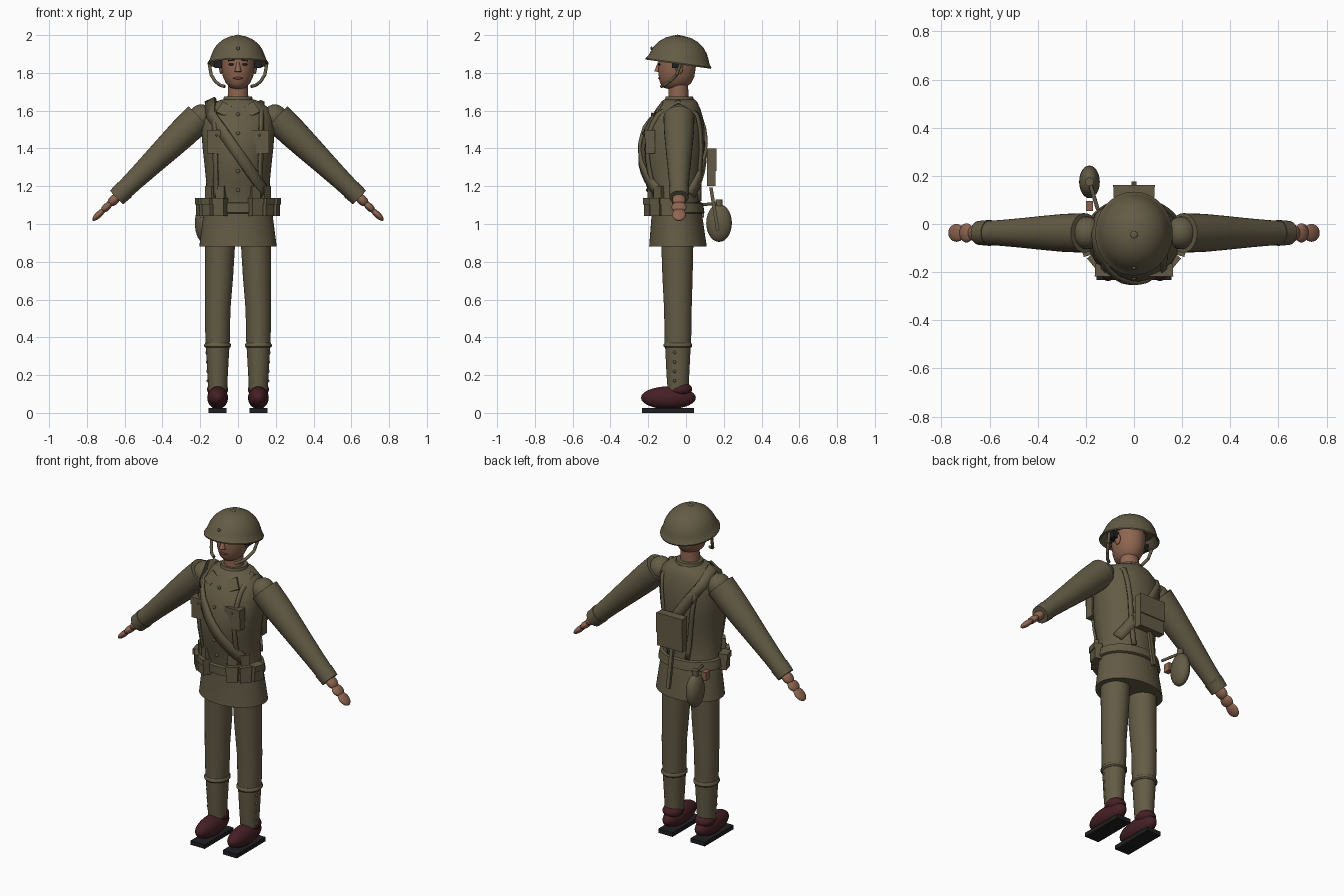
import bpy, bmesh, math
from mathutils import Vector, Matrix, Euler

cube = bpy.data.objects.get("Cube")
if cube:
    bpy.data.objects.remove(cube)


def material(name, r, g, b):
    m = bpy.data.materials.new(name)
    m.use_nodes = True
    m.diffuse_color = (r, g, b, 1)
    bsdf = next(n for n in m.node_tree.nodes if n.type == 'BSDF_PRINCIPLED')
    bsdf.inputs["Base Color"].default_value = (r, g, b, 1)
    return m


khaki = material("khaki cloth", .125, .105, .06)
skin = material("skin", .27, .13, .08)
maroon = material("maroon leather", .06, .014, .018)
black = material("black sole", .014, .014, .017)
lips = material("lips", .2, .06, .045)


def finish(name, bm, mat):
    bmesh.ops.recalc_face_normals(bm, faces=bm.faces)
    me = bpy.data.meshes.new(name)
    bm.to_mesh(me)
    bm.free()
    me.materials.append(mat)
    ob = bpy.data.objects.new(name, me)
    bpy.context.collection.objects.link(ob)
    bpy.ops.object.select_all(action='DESELECT')
    ob.select_set(True)
    bpy.context.view_layer.objects.active = ob
    bpy.ops.object.shade_smooth_by_angle(angle=math.radians(40))
    return ob


def box(name, loc, size, mat=khaki, rot=(0, 0, 0)):
    bm = bmesh.new()
    m = Matrix.LocRotScale(Vector(loc), Euler(rot), Vector(size))
    bmesh.ops.create_cube(bm, size=1, matrix=m)
    return finish(name, bm, mat)


def ball(name, loc, radii, mat=khaki, axis=(0, 0, 1)):
    bm = bmesh.new()
    q = Vector(axis).to_track_quat('Z', 'Y')
    bmesh.ops.create_uvsphere(bm, u_segments=24, v_segments=14, radius=1,
                              matrix=Matrix.LocRotScale(Vector(loc), q, Vector(radii)))
    return finish(name, bm, mat)


def loft(name, sections, mat=khaki, matrix=None, n=40):
    """Join elliptical rings given as (x, y, z, rx, ry) and cap both ends."""
    bm = bmesh.new()
    rings = []
    for x, y, z, rx, ry in sections:
        angles = [2 * math.pi * i / n for i in range(n)]
        rings.append([bm.verts.new((x + rx * math.cos(a), y + ry * math.sin(a), z)) for a in angles])
    for a, b in zip(rings, rings[1:]):
        for i in range(n):
            j = (i + 1) % n
            bm.faces.new((a[i], a[j], b[j], b[i]))
    bm.faces.new(rings[0])
    bm.faces.new(rings[-1])
    if matrix:
        bm.transform(matrix)
    return finish(name, bm, mat)


def limb(name, start, end, radii, mat=khaki):
    """Tapered round limb with evenly spaced radii."""
    start, end = Vector(start), Vector(end)
    d = end - start
    m = Matrix.LocRotScale(start, d.to_track_quat('Z', 'Y'), None)
    k = len(radii) - 1
    return loft(name, [(0, 0, d.length * i / k, r, r) for i, r in enumerate(radii)], mat, m, 28)


def cord(name, pts, r, mat=khaki):
    for i, (a, b) in enumerate(zip(pts, pts[1:])):
        limb(f"{name}_{i + 1}", a, b, (r, r), mat)


# Tunic: height, half width, front y, back y
TUNIC = [(.88, .205, -.195, .11), (1.05, .183, -.182, .085), (1.12, .172, -.185, .075),
         (1.22, .168, -.215, .078), (1.32, .178, -.236, .09), (1.4, .187, -.24, .1),
         (1.5, .195, -.222, .098), (1.57, .185, -.185, .088), (1.61, .165, -.158, .076),
         (1.645, .125, -.132, .06), (1.66, .08, -.115, .045)]


def tunic_at(z):
    z = min(max(z, TUNIC[0][0]), TUNIC[-1][0])
    for a, b in zip(TUNIC, TUNIC[1:]):
        if z <= b[0]:
            t = (z - a[0]) / (b[0] - a[0])
            return [p + (q - p) * t for p, q in zip(a[1:], b[1:])]


def ring(z, grow=0):
    w, f, b = tunic_at(z)
    return (0, (f + b) / 2, z, w + grow, (b - f) / 2 + grow)


def on_tunic(x, z, side, lift=.006):
    _, cy, _, w, d = ring(z, lift)
    return Vector((x, cy + side * d * math.sqrt(max(.02, 1 - (x / w) ** 2)), z))


def strap(name, pts, width, thick=.012):
    """Flat webbing laid along points, widened across the body."""
    bm = bmesh.new()
    rows = []
    for i, p in enumerate(pts):
        t = (pts[min(i + 1, len(pts) - 1)] - pts[max(i - 1, 0)]).normalized()
        out = Vector((p.x, (p.y + .06) * 1.2, max(0, p.z - 1.55) * 3)).normalized()
        side = t.cross(out).normalized() * width / 2
        rows.append([bm.verts.new(p - side), bm.verts.new(p + side)])
    for a, b in zip(rows, rows[1:]):
        bm.faces.new((a[0], a[1], b[1], b[0]))
    ob = finish(name, bm, khaki)
    mod = ob.modifiers.new("thickness", 'SOLIDIFY')
    mod.thickness = thick
    mod.offset = 0
    return ob


def run(a, b, side, n=10):
    return [on_tunic(a[0] + (b[0] - a[0]) * i / n, a[1] + (b[1] - a[1]) * i / n, side)
            for i in range(n + 1)]


loft("tunic", [ring(z[0]) for z in TUNIC], n=48)
loft("collar", [(0, -.035, 1.64, .082, .082), (0, -.035, 1.675, .074, .072)])
loft("belt", [ring(1.055, .004), ring(1.06, .014), ring(1.11, .014), ring(1.115, .004)], n=48)

# Tunic buttons and shoulder sash
for i in range(5):
    z = 1.18 + i * .1
    ball(f"button_{i + 1}", on_tunic(0, z, -1, .002), (.01, .006, .01))
strap("shoulder_sash", run((.15, 1.16), (-.145, 1.58), -1) + [Vector((-.145, -.045, 1.655))]
      + run((-.14, 1.58), (.14, 1.16), 1), .058, .016)

# Satchel, its hanging strap, and canteen
box("satchel", (0, .133, 1.3), (.17, .045, .2))
box("satchel_flap", (0, .157, 1.34), (.174, .008, .12))
box("hanging_strap", (0, .15, 1.08), (.022, .018, .23), rot=(.16, 0, 0))
ball("canteen", (-.185, .175, 1.005), (.043, .068, .1))
limb("canteen_neck", (-.185, .175, 1.09), (-.185, .175, 1.13), (.018, .018))
cord("canteen_sling", [(-.185, .175, 1.11), (-.15, .06, 1.1)], .008)
box("canteen_hanger", (-.185, .075, 1.06), (.03, .04, .05), skin)

for s, side in ((1, "left"), (-1, "right")):
    # Webbing, pockets and lapels
    strap(f"{side}_brace", run((s * .115, 1.12), (s * .125, 1.58), -1)
          + [Vector((s * .125, -.04, 1.648))] + run((s * .12, 1.58), (s * .06, 1.12), 1), .026)
    box(f"{side}_chest_pocket", (s * .113, -.19, 1.435), (.1, .05, .125))
    box(f"{side}_pocket_flap", (s * .113, -.216, 1.475), (.102, .006, .045))
    ball(f"{side}_pocket_button", (s * .113, -.22, 1.47), (.006, .004, .006))
    box(f"{side}_lapel", (s * .075, -.148, 1.607), (.055, .012, .07), rot=(-.6, s * -.45, s * .3))

    # Ammunition pouches around the belt
    for i, deg in enumerate((28, 50, 74)):
        a = math.radians(deg)
        _, cy, _, w, d = ring(1.09, .022)
        x, y = s * w * math.sin(a), cy - d * math.cos(a)
        turn = (0, 0, s * a)
        box(f"{side}_pouch_{i + 1}", (x, y, 1.09), (.064, .045, .095), rot=turn)
        box(f"{side}_pouch_flap_{i + 1}", (x * 1.02, y - .003, 1.12), (.068, .048, .035), rot=turn)
        if i < 2:
            box(f"{side}_pouch_top_{i + 1}", (x * .96, y + .008, 1.165), (.05, .03, .07), rot=turn)

    # Arm and hand
    arm_end = Vector((s * .635, -.037, 1.148))
    ball(f"{side}_shoulder", (s * .195, -.037, 1.565), (.065, .068, .068))
    limb(f"{side}_sleeve", (s * .205, -.037, 1.565), arm_end, (.082, .079, .071, .062, .054, .048))
    d = Vector((s * .72, 0, -.69))
    limb(f"{side}_cuff", arm_end - d * .05, arm_end + d * .012, (.054, .05))
    ball(f"{side}_wrist", arm_end + d * .03, (.036, .026, .04), skin, d)
    for part, dist, r, wide, length in (("palm", .085, .02, .04, .036), ("fingers", .142, .017, .037, .045)):
        h = ball(f"{side}_{part}", (0, 0, 0), (r, wide, length), skin)
        h.rotation_euler = (0, math.atan2(d.x, d.z), 0)
        h.location = arm_end + d * dist

    # Leg, puttee, boot
    x = s * .108
    loft(f"{side}_trouser", [(x, -.043, .36, .064, .07), (x, -.043, .55, .068, .073),
                             (s * .1, -.045, .72, .074, .08), (s * .095, -.046, .9, .08, .085)])
    loft(f"{side}_puttee", [(x, -.042, .12, .05, .055), (x, -.043, .2, .054, .06), (x, -.043, .36, .063, .068)])
    loft(f"{side}_puttee_band", [(x, -.043, .345, .065, .07), (x, -.043, .352, .071, .076),
                                 (x, -.043, .362, .071, .076), (x, -.043, .37, .065, .07)])
    for i in range(4):
        ball(f"{side}_puttee_button_{i + 1}", (s * (.16 + i * .002), -.06, .17 + i * .05), (.006, .008, .008))
    ball(f"{side}_boot", (x, -.093, .08), (.055, .145, .06), maroon)
    ball(f"{side}_boot_ankle", (x, -.03, .125), (.056, .062, .04), maroon)
    box(f"{side}_sole", (x, -.095, .0125), (.095, .275, .025), black)

    # Facial features and chin strap
    ball(f"{side}_eye", (s * .036, -.142, 1.845), (.014, .006, .006), black)
    box(f"{side}_eyebrow", (s * .036, -.142, 1.866), (.034, .008, .006), black, rot=(0, s * .1, s * .3))
    ball(f"{side}_ear", (s * .088, -.035, 1.825), (.012, .02, .032), skin)
    cord(f"{side}_chin_strap", [(s * .152, -.03, 1.845), (s * .142, -.05, 1.79), (s * .12, -.085, 1.755),
                                (s * .095, -.115, 1.735), (s * .07, -.13, 1.728)], .0085)
    box(f"{side}_helmet_liner", (s * .105, -.05, 1.845), (.04, .05, .04), black)
    ball(f"{side}_helmet_rivet", (s * .115, -.04, 1.925), (.009, .009, .009))

# Head
loft("neck", [(0, -.04, 1.64, .056, .054), (0, -.04, 1.78, .05, .05)], skin)
loft("head", [(0, -.065, 1.715, .02, .03), (0, -.062, 1.722, .042, .058), (0, -.055, 1.745, .064, .082),
              (0, -.05, 1.78, .08, .094), (0, -.048, 1.83, .088, .1), (0, -.046, 1.88, .088, .098)], skin)
limb("nose", (0, -.142, 1.855), (0, -.15, 1.805), (.007, .013, .018), skin)
ball("mouth", (0, -.138, 1.772), (.026, .009, .007), lips)

# Helmet, tilted slightly back
tilt = Matrix.LocRotScale(Vector((0, -.04, 1.85)), Euler((-.14, 0, 0)), None)
PROFILE = [(.002, .05), (.125, .045), (.148, .004), (.16, -.004), (.161, .003), (.149, .022), (.143, .04),
           (.131, .07), (.111, .1), (.08, .126), (.045, .142), (.002, .148)]
loft("helmet", [(0, 0, z, r, r * 1.09) for r, z in PROFILE], matrix=tilt, n=48)
ball("helmet_top_knob", (0, -.045, 1.994), (.016, .016, .008))
ball("helmet_front_rivet", (0, -.183, 1.93), (.009, .006, .009))
